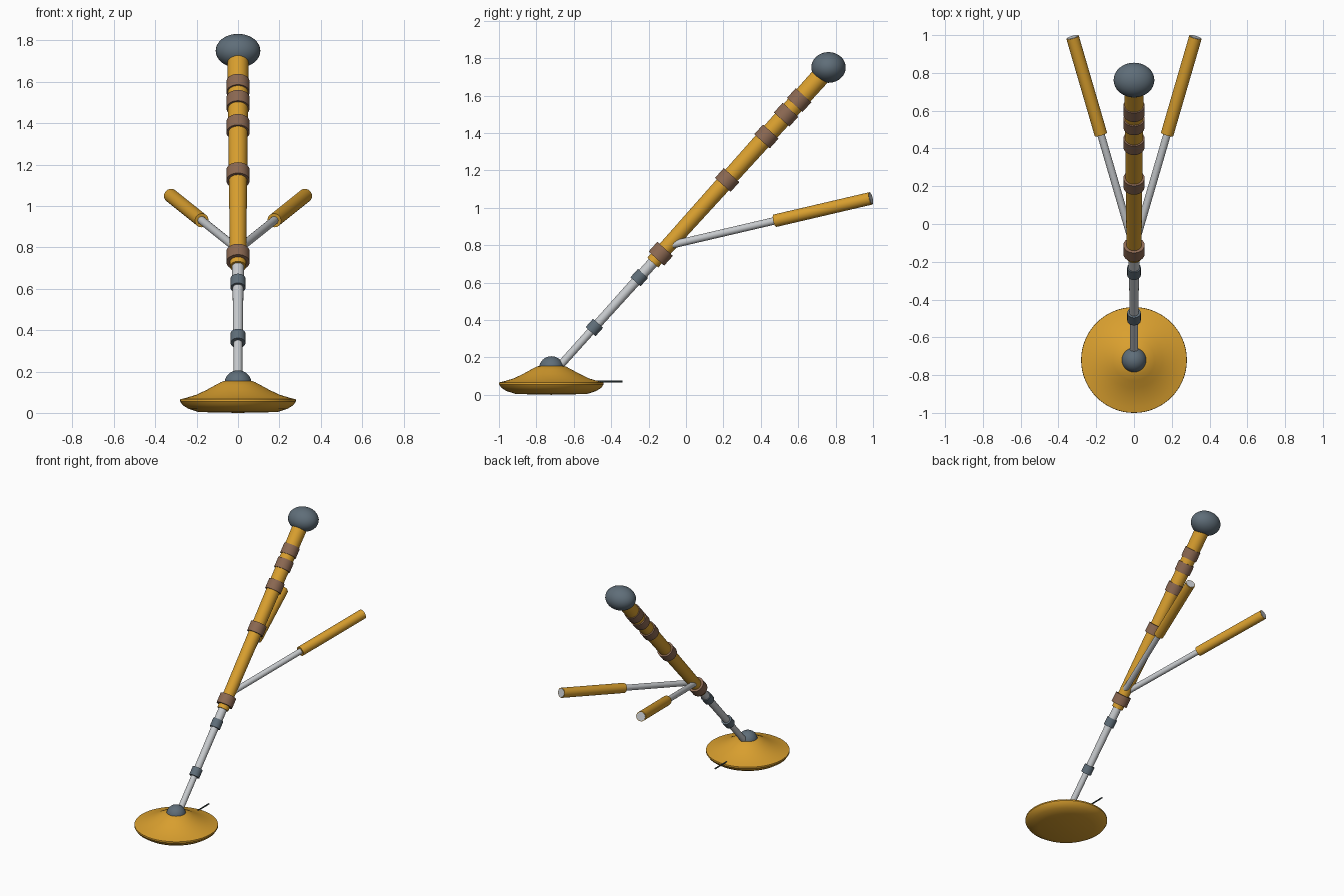
import bpy, bmesh, math
from mathutils import Vector, Matrix

if "Cube" in bpy.data.objects:
    bpy.data.objects.remove(bpy.data.objects["Cube"], do_unlink=True)


def material(name, rgb):
    m = bpy.data.materials.new(name)
    m.use_nodes = True
    m.diffuse_color = (*rgb, 1)
    m.node_tree.nodes["Principled BSDF"].inputs["Base Color"].default_value = (*rgb, 1)
    return m


YELLOW = material("golden yellow", (0.70, 0.35, 0.028))
BROWN = material("brown", (0.26, 0.14, 0.085))
SLATE = material("slate grey", (0.115, 0.155, 0.19))
SILVER = material("silver", (0.58, 0.60, 0.62))
DARK = material("dark grey", (0.04, 0.06, 0.06))


def finish(name, bm, mat):
    bmesh.ops.recalc_face_normals(bm, faces=bm.faces)
    mesh = bpy.data.meshes.new(name)
    bm.to_mesh(mesh)
    bm.free()
    mesh.materials.append(mat)
    ob = bpy.data.objects.new(name, mesh)
    bpy.context.collection.objects.link(ob)
    bpy.ops.object.select_all(action="DESELECT")
    ob.select_set(True)
    bpy.context.view_layer.objects.active = ob
    bpy.ops.object.shade_smooth_by_angle(angle=math.radians(35))
    return ob


def rod(name, a, b, r1, r2, mat):
    """Round bar from a to b, radius r1 to r2."""
    a, b = Vector(a), Vector(b)
    turn = (b - a).to_track_quat("Z", "Y").to_matrix().to_4x4()
    bm = bmesh.new()
    bmesh.ops.create_cone(bm, cap_ends=True, segments=32, radius1=r1, radius2=r2,
                          depth=(b - a).length,
                          matrix=Matrix.Translation((a + b) / 2) @ turn)
    return finish(name, bm, mat)


def ball(name, centre, size, mat):
    bm = bmesh.new()
    bmesh.ops.create_uvsphere(bm, u_segments=32, v_segments=20, radius=1,
                              matrix=Matrix.Translation(centre) @ Matrix.Diagonal((*size, 1)))
    return finish(name, bm, mat)


# Base dish, turned from a profile
DISH = Vector((0, -0.72, 0))
profile = [(0, 0), (0.19, 0.004), (0.24, 0.02), (0.268, 0.038), (0.28, 0.056),
           (0.279, 0.066), (0.25, 0.073), (0.20, 0.088), (0.15, 0.112),
           (0.11, 0.134), (0.08, 0.150), (0.05, 0.158), (0, 0.16)]
bm = bmesh.new()
pts = [bm.verts.new(DISH + Vector((r, 0, z))) for r, z in profile]
edges = [bm.edges.new(pair) for pair in zip(pts, pts[1:])]
bmesh.ops.spin(bm, geom=pts + edges, cent=DISH, axis=(0, 0, 1),
               angle=math.tau, steps=64, use_duplicate=False)
bmesh.ops.remove_doubles(bm, verts=bm.verts, dist=0.0005)
finish("base_dish", bm, YELLOW)
ball("pivot_dome", DISH + Vector((0, 0, 0.14)), (0.066, 0.066, 0.066), SLATE)
rod("rear_pin", (0, -0.50, 0.07), (0, -0.34, 0.071), 0.005, 0.005, DARK)


# Leaning shaft: position found from its y coordinate
def on_shaft(y):
    return Vector((0, y, 0.36 + (y + 0.49) * 1.11))


AXIS = (on_shaft(1) - on_shaft(0)).normalized()


def collar(name, y, radius, length, mat):
    c = on_shaft(y)
    rod(name, c - AXIS * length / 2, c + AXIS * length / 2, radius, radius, mat)


rod("lower_tube", on_shaft(-0.71), on_shaft(-0.49), 0.021, 0.021, SILVER)
rod("middle_tube", on_shaft(-0.49), on_shaft(-0.25), 0.024, 0.026, SILVER)
rod("upper_tube", on_shaft(-0.25), on_shaft(-0.15), 0.029, 0.029, SILVER)
rod("main_shaft", on_shaft(-0.178), on_shaft(0.75), 0.039, 0.051, YELLOW)
for i, y in enumerate((-0.49, -0.25)):
    collar(f"tube_joint_{i + 1}", y, 0.036, 0.06, SLATE)
for i, y in enumerate((-0.135, 0.22, 0.43, 0.535, 0.605)):
    collar(f"shaft_band_{i + 1}", y, 0.056, 0.07, BROWN)
ball("top_knob", (0, 0.762, 1.75), (0.108, 0.092, 0.082), SLATE)

# Two handles spreading backwards
for side, s in (("left", 1), ("right", -1)):
    root = Vector((0, -0.126, 0.79))
    tip = Vector((s * 0.325, 0.988, 1.05))
    grip = root.lerp(tip, 0.54)
    out = (tip - root).normalized()
    rod(f"{side}_handle_rod", root, grip + out * 0.02, 0.02, 0.02, SILVER)
    rod(f"{side}_handle_grip", grip, tip, 0.034, 0.034, YELLOW)
    rod(f"{side}_handle_end", tip - out * 0.004, tip + out * 0.002, 0.030, 0.030, SILVER)
